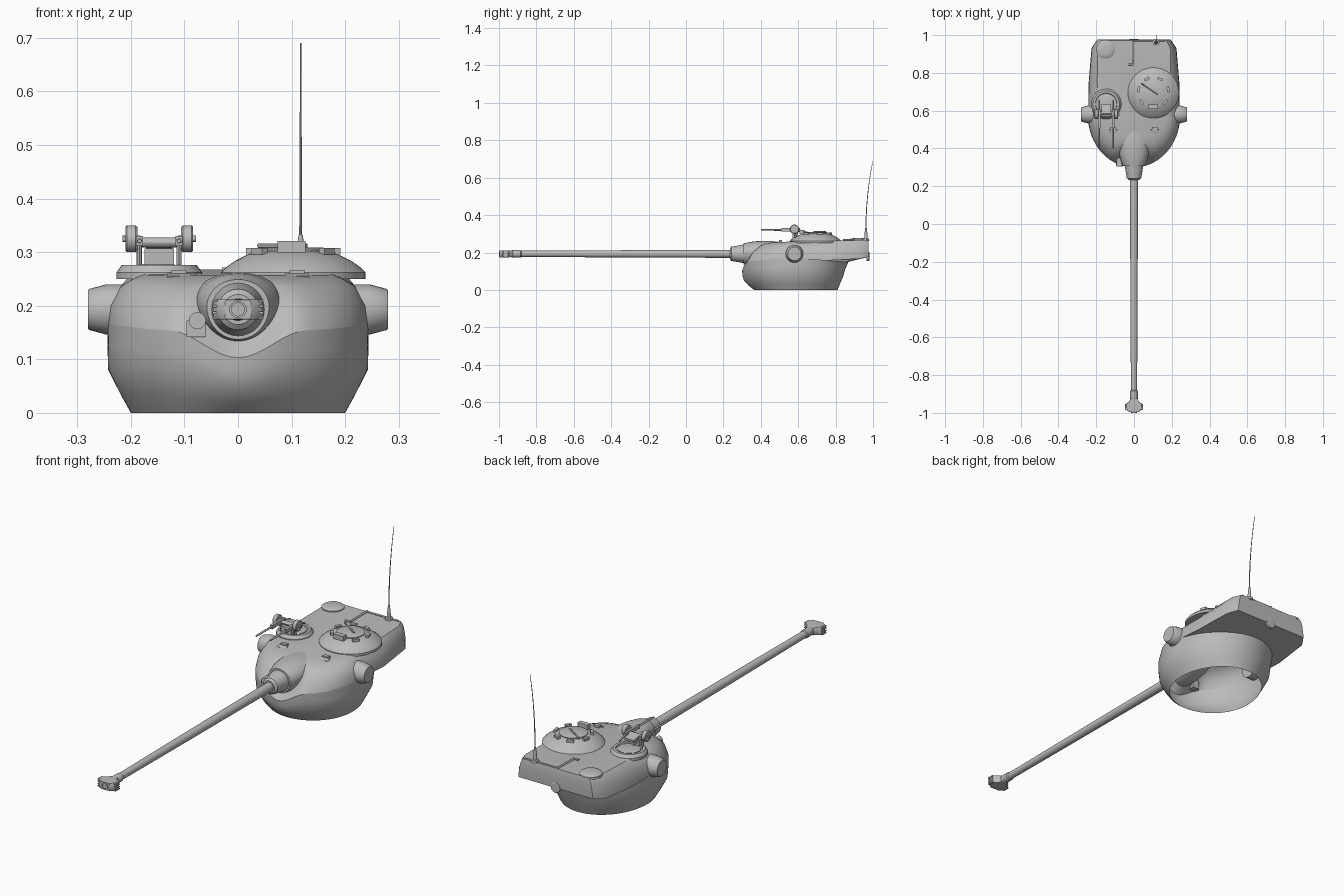
import bpy, math
from mathutils import Vector, Matrix

if "Cube" in bpy.data.objects:
    bpy.data.objects.remove(bpy.data.objects["Cube"])

grey = bpy.data.materials.new("grey_steel")
grey.diffuse_color = (0.5, 0.5, 0.5, 1)
grey.use_nodes = True
grey.node_tree.nodes["Principled BSDF"].inputs["Base Color"].default_value = grey.diffuse_color


def make(name, verts, faces, angle=30):
    me = bpy.data.meshes.new(name)
    me.from_pydata([tuple(v) for v in verts], [], faces)
    me.materials.append(grey)
    ob = bpy.data.objects.new(name, me)
    bpy.context.collection.objects.link(ob)
    bpy.ops.object.select_all(action='DESELECT')
    ob.select_set(True)
    bpy.context.view_layer.objects.active = ob
    bpy.ops.object.mode_set(mode='EDIT')
    bpy.ops.mesh.select_all(action='SELECT')
    bpy.ops.mesh.normals_make_consistent(inside=False)
    bpy.ops.object.mode_set(mode='OBJECT')
    bpy.ops.object.shade_smooth_by_angle(angle=math.radians(angle))
    return ob


def loft(name, rings, cap_start=True, cap_end=True, angle=30):
    n = len(rings[0])
    verts = [v for r in rings for v in r]
    faces = [(i * n + j, i * n + (j + 1) % n, (i + 1) * n + (j + 1) % n, (i + 1) * n + j)
             for i in range(len(rings) - 1) for j in range(n)]
    if cap_start:
        faces.append(tuple(range(n))[::-1])
    if cap_end:
        faces.append(tuple(range((len(rings) - 1) * n, len(rings) * n)))
    return make(name, verts, faces, angle)


def lathe(name, origin, axis, profile, n=32, caps=True):
    """Profile is (distance along axis, radius)."""
    q = Vector((0, 0, 1)).rotation_difference(Vector(axis).normalized())
    rings = [[Vector(origin) + q @ Vector((r * math.cos(2 * math.pi * k / n),
              r * math.sin(2 * math.pi * k / n), d)) for k in range(n)] for d, r in profile]
    return loft(name, rings, caps, caps)


def rod(name, a, b, r, r2=None, n=12):
    d = Vector(b) - Vector(a)
    return lathe(name, a, d, [(0, r), (d.length, r if r2 is None else r2)], n)


def box(name, c, s, turn=0, tilt=0):
    m = Matrix.Rotation(turn, 3, 'Z') @ Matrix.Rotation(tilt, 3, 'X')
    rings = [[Vector(c) + m @ Vector((x * s[0] / 2, y * s[1] / 2, z * s[2] / 2))
              for x, y in ((-1, -1), (1, -1), (1, 1), (-1, 1))] for z in (-1, 1)]
    return loft(name, rings)


# Turret outlines: elliptical nose, with a scoop under the gun
N = 48
YM = 0.57


def scoop(x):
    return math.cos(math.pi / 2 * x / 0.13) ** 2 if abs(x) < 0.13 else 0


def crease(x):
    return 0.153 + 0.015 * (abs(x) / 0.243) ** 4 - 0.05 * scoop(x)


def nose(w, yf, ym=YM):
    return [(w * math.cos(math.pi * k / N), ym - (ym - yf) * math.sin(math.pi * k / N))
            for k in range(N + 1)]


def tail(w, yb, ym=YM):
    return [(-w * math.cos(math.pi * k / N), ym + (yb - ym) * math.sin(math.pi * k / N))
            for k in range(1, N)]


# Lower bowl, open underneath
bowl = []
for f, w, yf, yb in ((0, .2, .365, .81), (.2, .218, .337, .822), (.48, .2425, .31, .84),
                     (.75, .2435, .302, .852), (1, .243, .30, .868)):
    ring = [Vector((x, y, f * crease(x))) for x, y in nose(w, yf)]
    ring += [Vector((x, y, f * (.15 + .018 * (abs(x) / .243) ** 4))) for x, y in tail(w, yb)]
    bowl.append(ring)
loft("turret_bowl", bowl, False, False)

# Roof shell: domed nose flowing into an angular rear bustle
SPEC = (
    (.243, .30, 0, None, ((.240, .75, .157), (.225, .93, .167), (.195, .975, .176))),
    (.240, .325, .07, .20, ((.238, .75, .2), (.222, .93, .2), (.193, .976, .2))),
    (.219, .375, .03, .236, ((.219, .75, .236), (.209, .93, .238), (.186, .976, .24))),
    (.198, .42, 0, .249, ((.206, .75, .252), (.2, .93, .255), (.18, .974, .257))),
    (.176, .465, 0, .256, ((.195, .75, .263), (.192, .93, .267), (.172, .972, .268))))
shell = []
for w, yf, push, z, rear in SPEC:
    ring = [Vector((x, y + push * scoop(x), crease(x) if z is None else z)) for x, y in nose(w, yf)]
    ring += [Vector((-x, y, zz)) for x, y, zz in rear]
    ring += [Vector((x, y, zz)) for x, y, zz in reversed(rear)]
    shell.append(ring)
for v in shell[-1]:
    v.z = .256 + .022 * max(0, v.y - .465)
loft("turret_roof", shell, False, True)

# Underside of the bustle, around the bowl
arc = bowl[-1][N:] + [bowl[-1][0]]
rear = shell[0][N + 1:]
make("bustle_floor", arc + rear[::-1], [tuple(range(len(arc) + len(rear)))])

# Gun mantlet with egg-shaped sections
GZ = 0.193
rings = []
for y, hw, zt, zb in ((.50, .05, .255, .2), (.46, .074, .261, .17), (.42, .081, .262, .155),
                      (.37, .077, .26, .14), (.33, .067, .254, .134), (.308, .058, .249, .137)):
    zm = zb + (zt - zb) * .55
    ring = []
    for k in range(40):
        a = 2 * math.pi * k / 40
        s = math.sin(a)
        ring.append(Vector((hw * math.cos(a), y, zm + s * (zt - zm if s > 0 else zm - zb))))
    rings.append(ring)
loft("mantlet", rings)
lathe("gun_collar", (0, .32, GZ), (0, -1, 0),
      [(0, .05), (.015, .049), (.06, .041), (.078, .038), (.086, .028)])
lathe("gun_barrel", (0, .25, GZ), (0, -1, 0),
      [(0, .0215), (.4, .02), (.75, .0185), (1.11, .0165), (1.13, .0165), (1.135, .02),
       (1.175, .02), (1.19, .017)])
lathe("gun_sight_lug", (-.076, .35, .172), (0, -1, 0), [(0, .016), (.045, .016)], 20)
box("gun_sight_base", (-.078, .33, .157), (.036, .04, .03))

# Muzzle brake with ribs and a bore ring
brake = []
for y, hw, hh in ((-.925, .018, .016), (-.94, .026, .018), (-.952, .044, .019),
                  (-.975, .046, .019), (-.988, .036, .019), (-.996, .024, .018)):
    brake.append([Vector((x * hw, y, GZ + z * hh)) for x, z in
                  ((-1, -.8), (-.9, -1), (.9, -1), (1, -.8), (1, .8), (.9, 1), (-.9, 1), (-1, .8))])
loft("muzzle_brake", brake)
for z in (-.016, -.006, .006, .016):
    box("brake_rib", (0, -.968, GZ + z), (.096, .032, .004))
lathe("bore_ring", (0, -.99, GZ), (0, -1, 0),
      [(0, .016), (.01, .016), (.01, .012), (-.02, .012)], 24)

# Rangefinder ears and roof periscopes, mirrored
for s in (-1, 1):
    lathe("side_ear", (s * .20, .58, GZ), (s, 0, 0),
          [(0, .047), (.045, .047), (.077, .0385), (.08, .036)])
    box("roof_periscope", (s * .11, .505, .2615), (.028, .018, .01))
    box("periscope_bracket", (s * .11, .49, .254), (.045, .02, .008), 0, .25)

# Commander's dome, hatch and vision blocks
CX, CY = .103, .695
lathe("commander_dome", (CX, CY, .25), (0, 0, 1),
      [(0, .135), (.012, .135), (.022, .125), (.034, .108), (.045, .086), (.052, .066), (.054, .03)], 48)
lathe("commander_hatch", (CX, CY, .30), (0, 0, 1), [(0, .062), (.006, .062), (.009, .055)], 40)
for k in range(7):
    a = math.radians(-90 + 360 / 7 * k)
    p = (CX + .08 * math.cos(a), CY + .08 * math.sin(a), .302)
    if k == 0:
        box("main_periscope", (p[0] - .003, p[1] + .005, .31), (.052, .024, .022))
    else:
        box("vision_block", p, (.03, .014, .012), a + math.pi / 2)
rod("hatch_handle", (CX - .065, CY + .05, .312), (CX + .025, CY - .01, .312), .004)

# Loader's hatch ring
LX, LY = -.147, .635
lathe("loader_ring", (LX, LY, .25), (0, 0, 1),
      [(0, .08), (.012, .08), (.026, .07), (.026, .058), (.02, .056)], 40)
lathe("loader_hatch", (LX, LY, .265), (0, 0, 1), [(0, .05), (.008, .05), (.011, .04)], 32)

# Twin gun mount on the loader's ring
box("mount_plate", (LX, .585, .292), (.055, .03, .03))
rod("mount_crossbar", (LX - .04, .585, .318), (LX + .04, .585, .318), .009)
box("mount_cradle", (LX, .61, .315), (.05, .05, .014), 0, -.2)
for s in (-1, 1):
    x = LX + s * .052
    lathe("ammo_drum", (x - .011, .58, .325), (1, 0, 0), [(0, .022), (.003, .025), (.019, .025), (.022, .022)], 24)
    rod("drum_axle", (x - .017, .58, .325), (x + .017, .58, .325), .006)
    x = LX + s * .037
    rod("machine_gun_barrel", (x, .40, .321), (x, .52, .321), .004, .005)
    box("machine_gun_body", (x, .56, .321), (.013, .10, .018))
    rod("machine_gun_grip", (x, .61, .318), (x, .655, .305), .004)
    rod("mount_strut", (x, .59, .262), (x, .58, .318), .005)

# Rear roof fittings
lathe("roof_vent", (-.15, .925, .26), (0, 0, 1), [(0, .05), (.01, .05), (.015, .042), (.018, .022)])
rod("roof_conduit", (-.004, .84, .266), (-.004, .972, .269), .005)
rod("roof_conduit_branch", (-.03, .845, .266), (.0, .845, .266), .005)
rod("rear_rail", (-.004, .967, .269), (.165, .967, .269), .004)
lathe("rear_port", (0, .965, .178), (0, 1, 0), [(0, .024), (.013, .024), (.015, .021)], 24)

# Whip antenna on its base
AX, AY = .117, .962
lathe("antenna_base", (AX, AY, .262), (0, 0, 1),
      [(0, .018), (.012, .017), (.014, .009), (.045, .007), (.07, .004)], 16)
whip = []
for k in range(9):
    t = k / 8
    r = .0028 - .0016 * t
    whip.append([Vector((AX + r * math.cos(a), AY + .037 * t * t + r * math.sin(a), .325 + .365 * t))
                 for a in [2 * math.pi * j / 8 for j in range(8)]])
loft("antenna_whip", whip)
